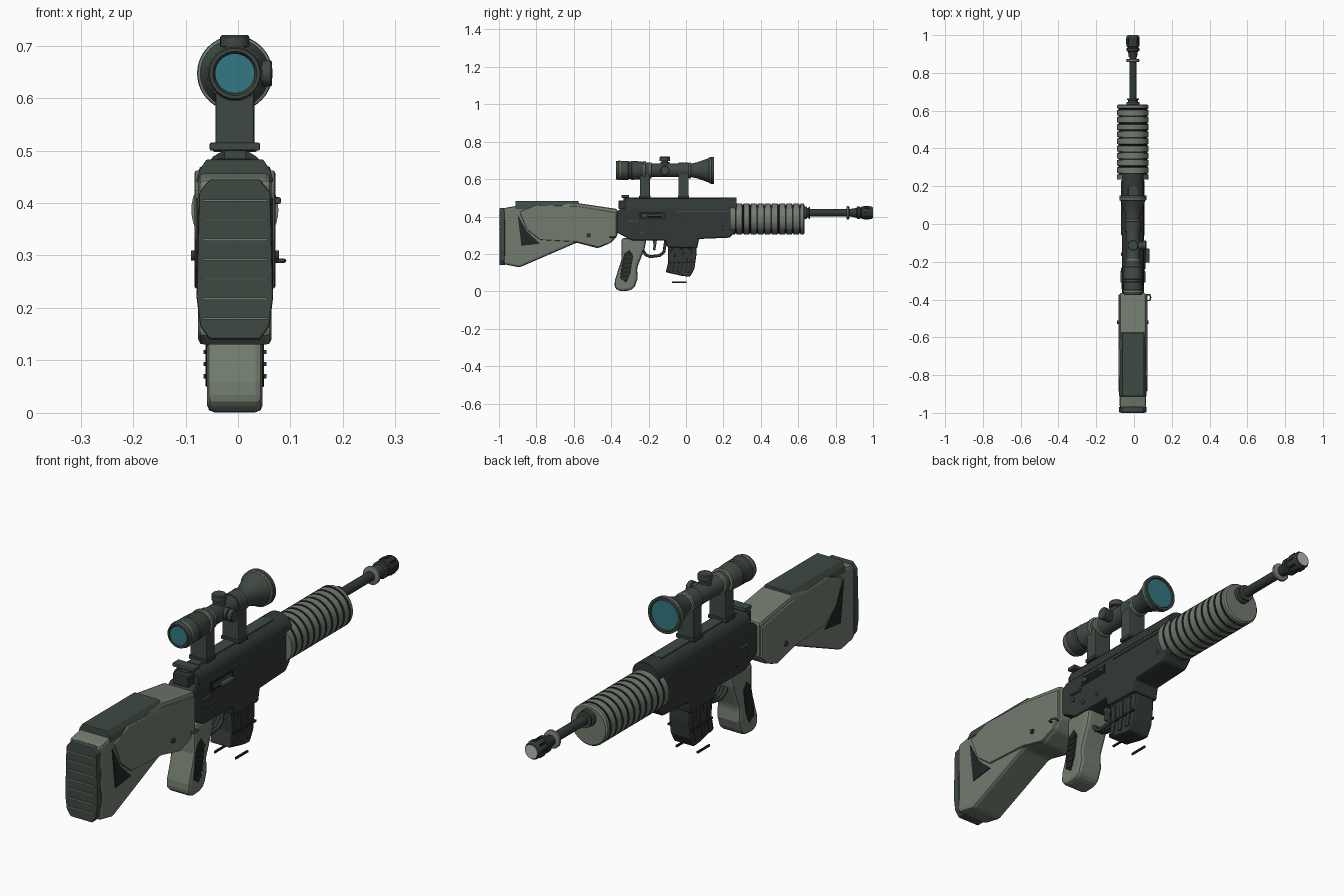
import bpy, bmesh, math
from mathutils import Vector

if "Cube" in bpy.data.objects:
    bpy.data.objects.remove(bpy.data.objects["Cube"])

CX = -0.006  # centre plane of the body


def material(name, rgb):
    m = bpy.data.materials.new(name)
    lin = [((c / 255 + 0.055) / 1.055) ** 2.4 for c in rgb]
    m.diffuse_color = (*lin, 1)
    m.use_nodes = True
    m.node_tree.nodes["Principled BSDF"].inputs["Base Color"].default_value = m.diffuse_color
    return m


LIGHT = material("sage_grey", (114, 124, 111))
DARK = material("dark_green_grey", (63, 73, 67))
METAL = material("gunmetal", (50, 57, 55))
BLACK = material("near_black", (34, 38, 37))
TEAL = material("lens_teal", (50, 120, 130))
PALE = material("pale_steel", (185, 188, 182))


def finish(bm, name, mats, bevel=0, smooth=False):
    bmesh.ops.recalc_face_normals(bm, faces=bm.faces)
    me = bpy.data.meshes.new(name)
    bm.to_mesh(me)
    bm.free()
    ob = bpy.data.objects.new(name, me)
    bpy.context.collection.objects.link(ob)
    for m in mats:
        me.materials.append(m)
    if bevel:
        b = ob.modifiers.new("bevel", 'BEVEL')
        b.width, b.segments, b.angle_limit = bevel, 2, math.radians(25)
    if smooth:
        bpy.ops.object.select_all(action='DESELECT')
        ob.select_set(True)
        bpy.context.view_layer.objects.active = ob
        bpy.ops.object.shade_smooth_by_angle(angle=math.radians(35))
    return ob


def extrude(name, pts, a, b, mat, axis='x', bevel=0, smooth=False):
    """Extrude an outline: axis x takes (y,z), axis y takes (x,z); x is relative to CX."""
    bm = bmesh.new()

    def place(p, t):
        return (CX + t, p[0], p[1]) if axis == 'x' else (CX + p[0], t, p[1])
    lo = [bm.verts.new(place(p, a)) for p in pts]
    hi = [bm.verts.new(place(p, b)) for p in pts]
    bm.faces.new(lo)
    bm.faces.new(hi)
    n = len(pts)
    for i in range(n):
        bm.faces.new((lo[i], lo[(i + 1) % n], hi[(i + 1) % n], hi[i]))
    return finish(bm, name, [mat], bevel, smooth)


def box(name, x0, x1, y0, y1, z0, z1, mat, bevel=0):
    return extrude(name, [(y0, z0), (y1, z0), (y1, z1), (y0, z1)], x0, x1, mat, bevel=bevel)


def lathe(name, prof, z, mats, axis='y', at=(0, 0), rule=None, n=40):
    """Spin (position, radius) pairs about y, or about x / z through at=(x, y)."""
    bm = bmesh.new()
    rings = []
    for t, r in prof:
        ring = []
        for k in range(n):
            c, s = r * math.cos(k * math.tau / n), r * math.sin(k * math.tau / n)
            co = {'y': (CX + c, t, z + s), 'x': (CX + t, at[1] + c, z + s),
                  'z': (CX + at[0] + c, at[1] + s, t)}[axis]
            ring.append(bm.verts.new(co))
        rings.append(ring)
    bm.faces.new(rings[0])
    bm.faces.new(rings[-1])
    for j in range(len(rings) - 1):
        A, B = rings[j], rings[j + 1]
        for k in range(n):
            f = bm.faces.new((A[k], A[(k + 1) % n], B[(k + 1) % n], B[k]))
            if rule:
                f.material_index = rule(prof[j], prof[j + 1])
    return finish(bm, name, mats, smooth=True)


def tube(name, pts, r, mat, cyclic=False):
    cu = bpy.data.curves.new(name, 'CURVE')
    cu.dimensions, cu.bevel_depth, cu.bevel_resolution = '3D', r, 2
    sp = cu.splines.new('POLY')
    sp.points.add(len(pts) - 1)
    for p, co in zip(sp.points, pts):
        p.co = (CX + co[0], co[1], co[2], 1)
    sp.use_cyclic_u = cyclic
    cu.use_fill_caps = True
    cu.materials.append(mat)
    ob = bpy.data.objects.new(name, cu)
    bpy.context.collection.objects.link(ob)


# --- stock, butt pad and cheek rest
extrude("stock", [(-.975, .445), (-.9, .458), (-.58, .472), (-.365, .44), (-.365, .30), (-.40, .26),
                  (-.47, .23), (-.585, .26), (-.89, .128), (-.975, .145)], -.07, .07, LIGHT, bevel=.012)
extrude("butt_pad", [(-.048, .445), (.048, .445), (.068, .42), (.073, .22), (.066, .165), (.048, .14),
                     (-.048, .14), (-.066, .165), (-.073, .22), (-.068, .42)], -.997, -.968, DARK, 'y', .004)
for i in range(7):
    z = .18 + i * .0375
    box("pad_rib", -.062, .062, -1.0, -.99, z - .002, z + .002, LIGHT)
extrude("cheek_rest", [(-.074, .44), (-.068, .462), (-.054, .483), (.054, .483), (.068, .462), (.074, .44)],
        -.912, -.575, DARK, 'y', .003)
panel = [(-.89, .425), (-.8, .462), (-.58, .455), (-.372, .42), (-.372, .295), (-.405, .26),
         (-.47, .236), (-.585, .264), (-.78, .275), (-.85, .33)]
sliver = [(-.9, .41), (-.85, .32), (-.78, .255), (-.88, .243)]
for s in (-1, 1):
    extrude("stock_side_panel", panel, s * .06, s * .077, LIGHT, bevel=.005)
    extrude("stock_recess", sliver, s * .065, s * .073, BLACK)
    lathe("stock_screw", [(s * .07, .011), (s * .084, .009)], .30, [METAL], 'x', (0, -.52), n=16)
tube("sling_loop", [(.07, -.405, .29), (.09, -.405, .29), (.094, -.39, .29), (.09, -.375, .29),
                    (.07, -.375, .29)], .004, DARK)

# --- receiver and top cover
extrude("receiver", [(-.37, .425), (-.345, .445), (.265, .445), (.265, .32), (.235, .287), (.07, .28), (.06, .23),
                     (-.1, .235), (-.11, .272), (-.29, .272), (-.37, .315)], -.058, .058, METAL, bevel=.008)
arch = [(.058 * math.cos(a), .44 + .062 * math.sin(a) ** .7)
        for a in [i * math.pi / 12 + 1e-6 for i in range(12)]] + [(-.058, .44)]
extrude("top_cover", arch, -.325, .27, METAL, 'y', smooth=True)
box("rail_strip", -.025, .025, -.28, .2, .495, .503, DARK, .003)
box("ejection_port", .05, .061, -.25, -.11, .388, .425, BLACK)
box("bolt_plate", .05, .066, -.24, -.12, .397, .418, DARK, .003)
box("charging_handle", .055, .088, -.205, -.13, .398, .411, DARK, .004)
for s in (-1, 1):
    for y, z in [(-.3, .35), (-.24, .315), (-.16, .315), (.2, .34)]:
        lathe("receiver_pin", [(s * .055, .009), (s * .062, .008)], z, [DARK], 'x', (0, y), n=16)
    box("receiver_ridge", s * .05, s * .062, -.06, .23, .422, .43, DARK, .002)
    box("selector_lever", s * .05, s * .066, -.31, -.25, .37, .38, DARK, .002)

# --- rear sight
box("sight_base", -.035, .035, -.36, -.28, .44, .485, METAL, .004)
box("sight_leaf", -.048, .048, -.345, -.305, .5, .515, DARK, .003)
box("sight_post", -.02, .02, -.335, -.31, .48, .505, DARK)

# --- pistol grip
extrude("pistol_grip", [(-.345, .285), (-.21, .285), (-.222, .225), (-.262, .125), (-.258, .07), (-.275, .02),
                        (-.30, .004), (-.355, 0), (-.383, .02), (-.38, .06), (-.345, .17)],
        -.053, .053, LIGHT, bevel=.014)
for s in (-1, 1):
    extrude("grip_panel", [(-.352, .07), (-.32, .048), (-.298, .10), (-.283, .19), (-.302, .22), (-.33, .2),
                           (-.345, .13)], s * .045, s * .056, BLACK, bevel=.003)
    for i in range(6):
        z, y = .07 + i * .023, -.325 + i * .004
        box("grip_rib", s * .05, s * .06, y - .018, y + .018, z - .004, z + .004, METAL)

# --- trigger and guard
for x in (-.015, 0, .015):
    tube("trigger_guard", [(x, -.235, .225), (x, -.215, .195), (x, -.19, .185), (x, -.14, .192), (x, -.118, .21),
                           (x, -.108, .275)], .008, METAL)
extrude("trigger", [(-.18, .28), (-.155, .28), (-.16, .245), (-.165, .218), (-.178, .222), (-.172, .245)],
        -.01, .01, DARK, bevel=.003)

# --- magazine
extrude("magazine", [(-.098, .26), (.055, .26), (.055, .19), (.045, .12), (.022, .078), (-.02, .082), (-.108, .102),
                     (-.095, .16)], -.046, .046, METAL, bevel=.007)
for s in (-1, 1):
    for y in (-.07, -.025, .02):
        extrude("magazine_rib", [(y - .012, .225), (y + .012, .225), (y + .008, .15), (y - .002, .1),
                                 (y - .024, .105), (y - .014, .15)], s * .04, s * .051, METAL, bevel=.003)
    box("magazine_band", s * .04, s * .053, -.09, .05, .152, .16, BLACK)
    box("loose_base_strip", s * .047 - .003, s * .047 + .003, -.075, .003, .045, .053, BLACK)

# --- ribbed handguard
prof = [(.235, .06), (.235, .083)]
for i in range(10):
    y = .262 + i * .038
    prof += [(y, .083), (y + .001, .077), (y + .008, .077), (y + .009, .083)]
prof += [(.627, .083), (.633, .077)]
lathe("handguard", prof, .387, [LIGHT, BLACK],
      rule=lambda p, q: int(p[0] < .62 and p[0] > .24 and min(p[1], q[1]) < .08))

# --- barrel and muzzle
lathe("barrel", [(.2, .019), (.95, .019)], .42, [METAL])
lathe("barrel_collar", [(.63, .034), (.645, .034), (.647, .026), (.655, .026), (.657, .032), (.664, .032)],
      .42, [DARK])
lathe("barrel_ring", [(.858, .03), (.861, .036), (.87, .036), (.873, .03)], .42, [LIGHT])
lathe("muzzle_brake", [(.885, .022), (.912, .026), (.916, .034), (.93, .034), (.932, .029), (.938, .029),
                       (.94, .034), (.992, .034), (.998, .03)], .42, [METAL])
lathe("muzzle_face", [(.99, .027), (1.0, .027)], .42, [PALE])
for k in range(8):
    a = k * math.tau / 8
    x, z = .033 * math.cos(a), .42 + .033 * math.sin(a)
    box("muzzle_slot", x - .003, x + .003, .95, .982, z - .003, z + .003, BLACK)

# --- scope tube, bells, lenses
ZS = .647
lathe("scope_body", [(-.365, .038), (-.375, .042), (-.375, .048), (-.365, .051), (-.31, .051), (-.305, .047),
                     (-.295, .047), (-.29, .051), (-.235, .047), (-.215, .037), (.03, .037), (.06, .043),
                     (.13, .068), (.135, .072), (.15, .072), (.15, .062), (.142, .06)], ZS, [DARK])
lathe("eyepiece_lens", [(-.373, .038), (-.36, .038)], ZS, [TEAL])
lathe("objective_lens", [(.13, .059), (.146, .059)], ZS, [TEAL])
for y, r in [(-.355, .053), (-.222, .05), (-.19, .043), (.02, .043), (.13, .071)]:
    lathe("scope_ring", [(y - .006, r - .004), (y - .004, r), (y + .004, r), (y + .006, r - .004)], ZS, [LIGHT])
lathe("elevation_turret", [(.67, .024), (.69, .024), (.692, .018), (.696, .018), (.698, .028), (.716, .028),
                           (.72, .025)], 0, [DARK], 'z', (0, -.113), n=24)
lathe("windage_turret", [(.02, .024), (.045, .024), (.047, .018), (.05, .018), (.052, .025), (.068, .025),
                         (.071, .022)], ZS, [DARK], 'x', (0, -.113), n=24)

# --- scope mounts
for y in (-.22, -.013):
    box("mount_post", -.037, .037, y - .027, y + .027, .5, .63, DARK, .004)
    box("mount_foot", -.042, .042, y - .03, y + .03, .497, .513, METAL, .004)
    lathe("mount_clamp", [(y - .027, .042), (y + .027, .042)], ZS, [DARK])
